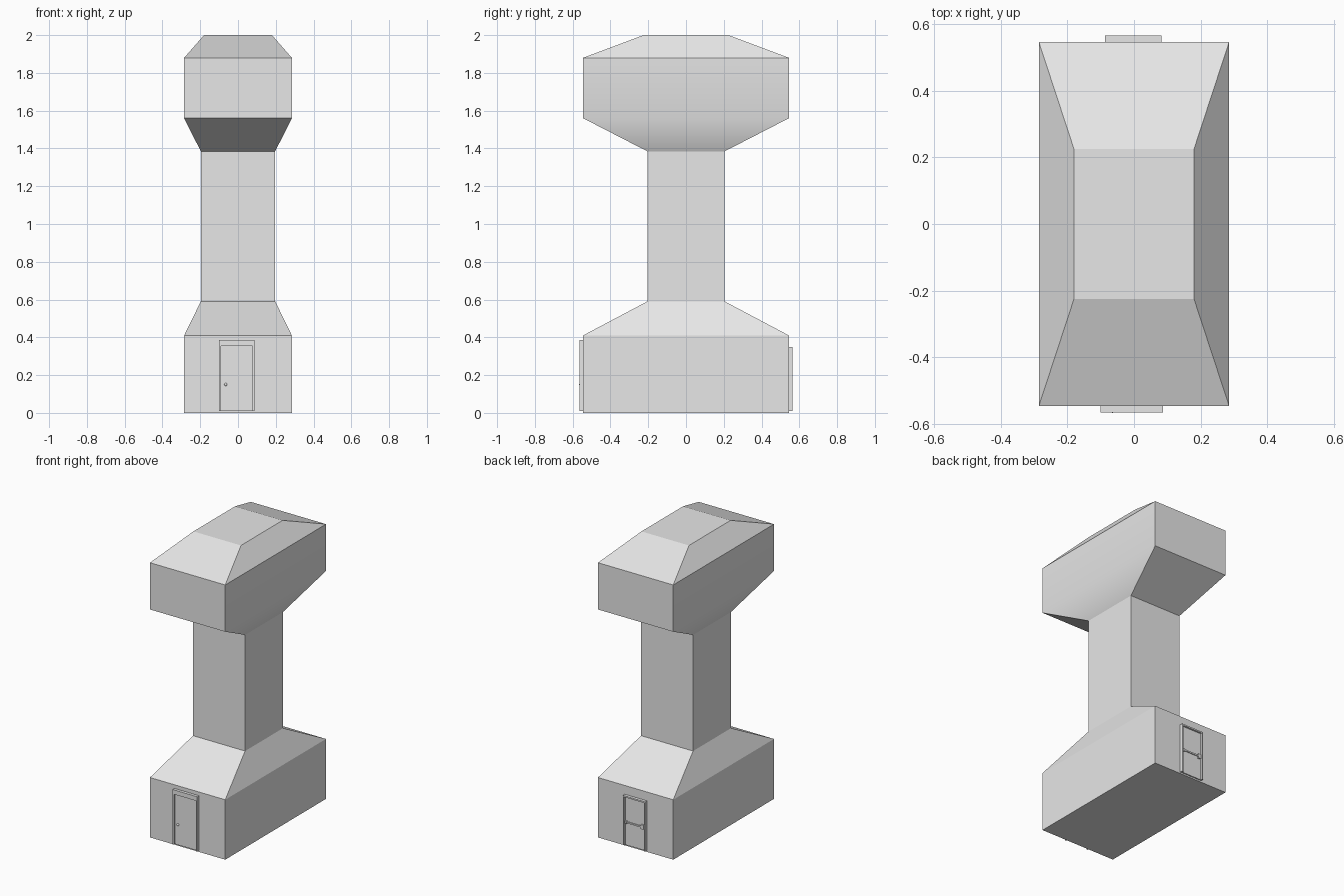
import bpy, bmesh
from mathutils import Vector, Matrix

old = bpy.data.objects.get("Cube")
if old:
    bpy.data.objects.remove(old, do_unlink=True)

GREY = (0.8, 0.8, 0.8, 1.0)
concrete = bpy.data.materials.new("plain grey")
concrete.use_nodes = True
concrete.diffuse_color = GREY
concrete.node_tree.nodes["Principled BSDF"].inputs["Base Color"].default_value = GREY


def finish(name, bm):
    bmesh.ops.recalc_face_normals(bm, faces=bm.faces)
    mesh = bpy.data.meshes.new(name)
    bm.to_mesh(mesh)
    bm.free()
    mesh.materials.append(concrete)
    obj = bpy.data.objects.new(name, mesh)
    bpy.context.collection.objects.link(obj)
    return obj


def stack(name, levels, blend_z=None):
    """Loft rectangles (z, half width, half depth); blend long sides at blend_z."""
    bm = bmesh.new()
    rings = []
    for z, hx, hy in levels:
        corners = [(-hx, -hy), (hx, -hy), (hx, hy), (-hx, hy)]
        rings.append([bm.verts.new((x, y, z)) for x, y in corners])
    for low, high in zip(rings, rings[1:]):
        for i in range(4):
            j = (i + 1) % 4
            bm.faces.new((low[i], low[j], high[j], high[i]))
    bm.faces.new(rings[0])
    bm.faces.new(rings[-1])
    if blend_z is not None:
        for f in bm.faces:
            f.smooth = True
        for e in bm.edges:
            a, b = (v.co for v in e.verts)
            level = abs(a.z - blend_z) < 0.001 and abs(b.z - blend_z) < 0.001
            e.smooth = level and abs(a.x - b.x) < 0.001
    obj = finish(name, bm)
    if blend_z is not None:
        mod = obj.modifiers.new("face weighting", "WEIGHTED_NORMAL")
        mod.keep_sharp = True
    return obj


def box(name, x0, x1, y0, y1, z0, z1):
    bm = bmesh.new()
    bmesh.ops.create_cube(bm, size=1)
    bmesh.ops.scale(bm, verts=bm.verts, vec=(x1 - x0, y1 - y0, z1 - z0))
    mid = Vector((x0 + x1, y0 + y1, z0 + z1)) / 2
    bmesh.ops.translate(bm, verts=bm.verts, vec=mid)
    return finish(name, bm)


def door(name, x0, x1, top, side, jamb, header):
    """Slab with proud jambs and header on the end wall at side -1 or +1."""
    wall, bottom = 0.535, 0.01

    def part(label, a, b, depth, low, high):
        ys = sorted((side * wall, side * depth))
        box(name + "_" + label, a, b, ys[0], ys[1], low, high)

    part("slab", x0 + jamb, x1 - jamb, 0.553, bottom, top - header)
    part("left_jamb", x1 - jamb, x1, 0.565, bottom, top)
    part("right_jamb", x0, x0 + jamb, 0.565, bottom, top)
    part("header", x0 + jamb, x1 - jamb, 0.565, top - header, top)


# Tower body: flared base, narrow shaft, overhanging head with hipped roof
HX, HY = 0.285, 0.545
NX, NY = 0.197, 0.205
stack("base", [(0, HX, HY), (0.41, HX, HY), (0.59, NX, NY)])
stack("shaft", [(0.59, NX, NY), (1.385, NX, NY)])
stack("head", [(1.385, NX, NY), (1.56, HX, HY), (1.88, HX, HY),
               (2.0, 0.18, 0.225)], blend_z=1.56)

# Front door with a round knob
door("front_door", -0.1, 0.087, 0.385, -1, 0.01, 0.03)
bm = bmesh.new()
bmesh.ops.create_uvsphere(bm, u_segments=12, v_segments=8, radius=0.008,
                          matrix=Matrix.Translation((-0.065, -0.558, 0.15)))
for f in bm.faces:
    f.smooth = True
finish("front_door_knob", bm)

# Back door with a push bar and its end brackets
door("back_door", -0.087, 0.082, 0.35, 1, 0.01, 0.01)
box("push_bar", -0.06, 0.062, 0.557, 0.563, 0.165, 0.175)
box("push_bar_latch", -0.072, -0.052, 0.55, 0.564, 0.155, 0.185)
box("push_bar_bracket", 0.054, 0.068, 0.55, 0.564, 0.162, 0.178)
